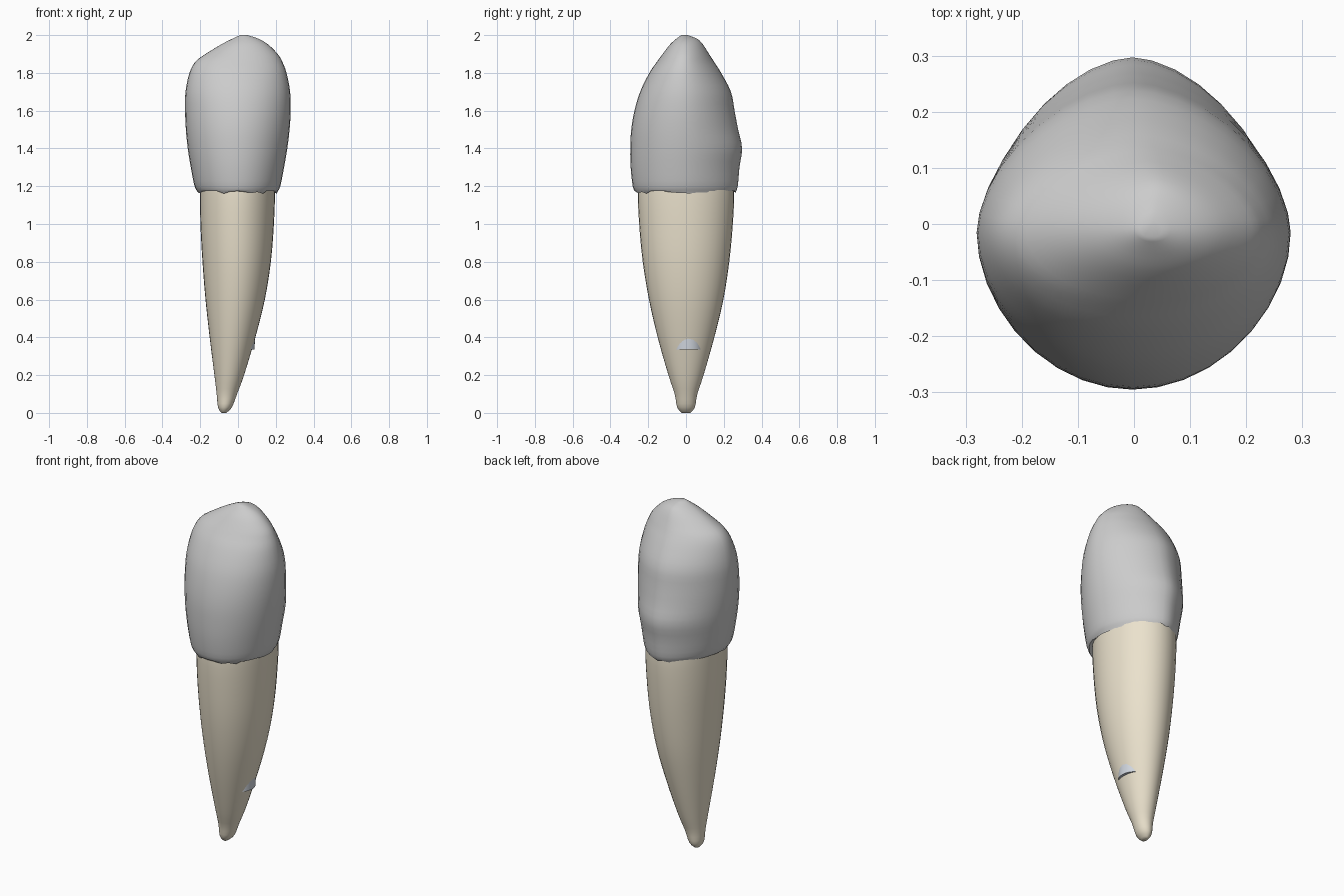
import bpy, bmesh, math, random

if "Cube" in bpy.data.objects:
    bpy.data.objects.remove(bpy.data.objects["Cube"])

random.seed(4)
SIDES = 36


def spline(rows, steps):
    """Catmull-Rom interpolation between the profile rows."""
    out = []
    for i in range(len(rows) - 1):
        a, b, c, d = (rows[max(i - 1, 0)], rows[i], rows[i + 1],
                      rows[min(i + 2, len(rows) - 1)])
        for s in range(steps):
            t = s / steps
            out.append([0.5 * (2 * q + (r - p) * t + (2 * p - 5 * q + 4 * r - u) * t * t
                               + (3 * q - p - 3 * r + u) * t ** 3)
                        for p, q, r, u in zip(a, b, c, d)])
    return out + [list(rows[-1])]


def ring(row, back_power):
    """Oval section from z, x min, x max, y min, y max, y of widest point."""
    z, x0, x1, y0, y1, ym = row
    pts = []
    for i in range(SIDES):
        a = 2 * math.pi * i / SIDES
        c, s = math.cos(a), math.sin(a)
        e = 2 / back_power if s > 0 else 1.0
        x = (x0 + x1) / 2 + (x1 - x0) / 2 * math.copysign(abs(c) ** e, c)
        y = ym + (y1 - ym) * abs(s) ** e if s > 0 else ym + (ym - y0) * s
        pts.append([x, y, z])
    return pts


def loft(name, rings, color):
    bm = bmesh.new()
    loops = [[bm.verts.new(p) for p in r] for r in rings]
    for lo, hi in zip(loops, loops[1:]):
        for i in range(SIDES):
            j = (i + 1) % SIDES
            bm.faces.new((lo[i], lo[j], hi[j], hi[i]))
    bm.faces.new(loops[0][::-1])
    bm.faces.new(loops[-1])
    bmesh.ops.recalc_face_normals(bm, faces=bm.faces)
    mesh = bpy.data.meshes.new(name)
    bm.to_mesh(mesh)
    bm.free()
    ob = bpy.data.objects.new(name, mesh)
    bpy.context.collection.objects.link(ob)
    mat = bpy.data.materials.new(name + "_color")
    mat.diffuse_color = color
    mat.use_nodes = True
    mat.node_tree.nodes["Principled BSDF"].inputs["Base Color"].default_value = mat.diffuse_color
    mesh.materials.append(mat)
    bpy.ops.object.select_all(action='DESELECT')
    ob.select_set(True)
    bpy.context.view_layer.objects.active = ob
    bpy.ops.object.shade_smooth_by_angle(angle=math.radians(50))
    return ob


# Enamel crown: bulging sides, cusp tip off-centre, ridge on the back
crown = [
    (1.168, -.212, .207, -.268, .262, -.015),
    (1.20, -.230, .224, -.282, .274, -.015),
    (1.30, -.250, .244, -.293, .283, -.015),
    (1.40, -.266, .261, -.295, .297, -.015),
    (1.50, -.276, .273, -.290, .276, -.015),
    (1.60, -.280, .279, -.273, .257, -.015),
    (1.70, -.278, .276, -.243, .238, -.015),
    (1.80, -.257, .257, -.194, .186, -.015),
    (1.86, -.225, .234, -.153, .148, -.012),
    (1.90, -.172, .210, -.124, .122, -.010),
    (1.95, -.090, .160, -.085, .090, -.008),
    (1.98, -.032, .110, -.052, .060, -.008),
    (2.00, .012, .050, -.025, .008, -.010),
]
rings = [ring(r, 1.72) for r in spline(crown, 3)]
# Ragged lower edge, then a lip turning inwards to the root
for p in rings[0]:
    p[2] += random.uniform(-.009, .013)
lip = ring((1.195, -.185, .18, -.24, .24, 0), 2)
loft("enamel_crown", [lip] + rings, (.88, .88, .86, 1))

# Root: tapers and curves towards -x, and runs up inside the crown
root = [
    (0.00, -.088, -.062, -.022, .022, 0),
    (0.03, -.106, -.032, -.047, .047, 0),
    (0.10, -.113, -.005, -.060, .060, 0),
    (0.20, -.125, .032, -.093, .093, 0),
    (0.40, -.150, .092, -.150, .150, 0),
    (0.60, -.172, .142, -.196, .198, 0),
    (0.80, -.188, .174, -.229, .229, 0),
    (1.00, -.199, .190, -.248, .248, 0),
    (1.18, -.201, .196, -.255, .255, 0),
    (1.30, -.195, .190, -.240, .240, 0),
]
loft("root", [ring(r, 2) for r in spline(root, 3)], (.83, .76, .61, 1))

# Pulp canal inside the root, its blunt end breaking through on the right
pulp = [
    (0.335, -.06, .088, -.075, .09, .008),
    (0.42, -.06, .090, -.075, .09, .008),
    (0.80, -.07, .090, -.085, .09, .005),
    (1.25, -.08, .080, -.090, .09, 0),
]
loft("pulp_canal", [ring(r, 2) for r in pulp], (.62, .66, .72, 1))
